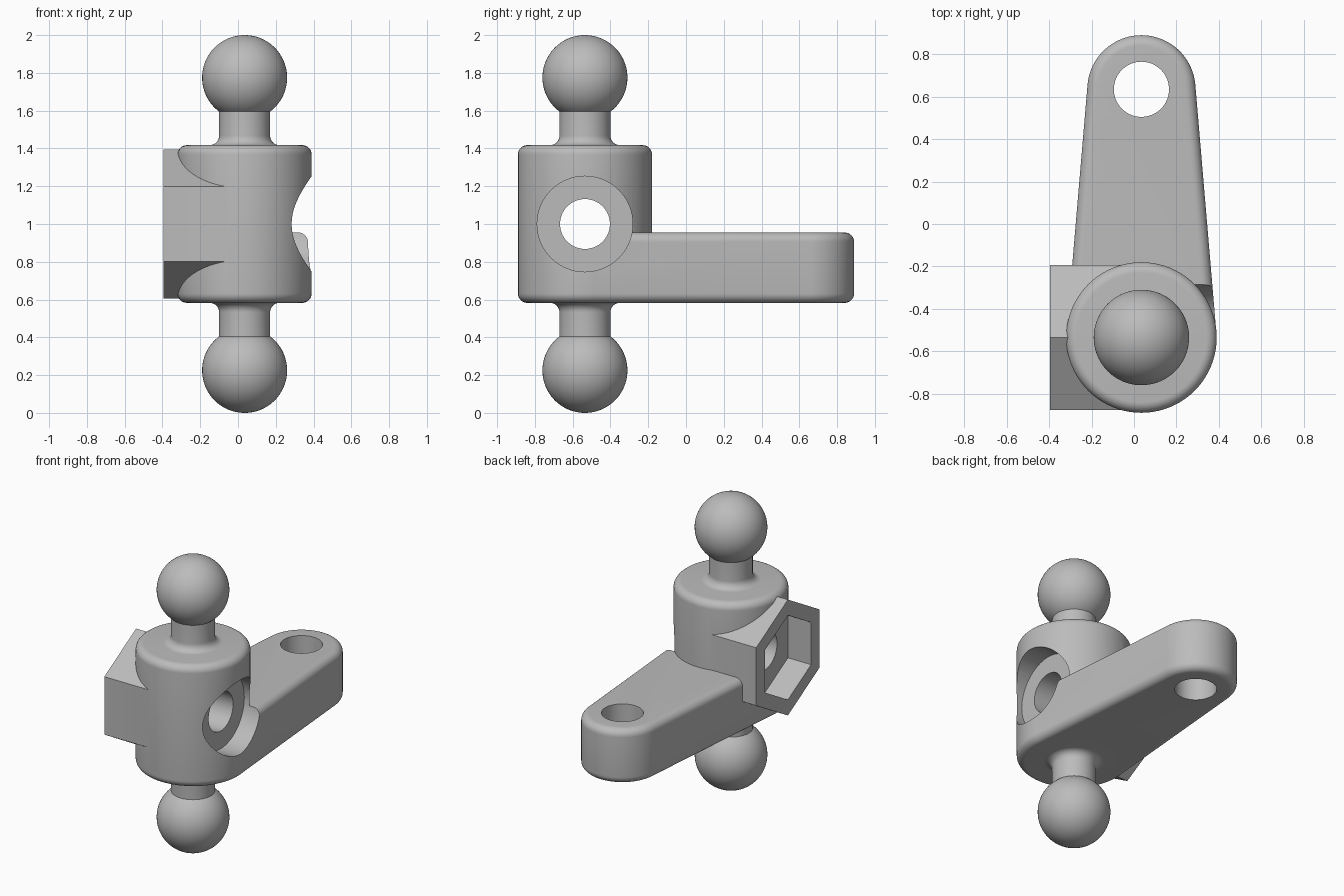
import bpy, bmesh
from math import sin, cos, pi, asin, sqrt
from mathutils import Vector

if "Cube" in bpy.data.objects:
    bpy.data.objects.remove(bpy.data.objects["Cube"], do_unlink=True)

AXIS = Vector((0.035, -0.535, 1.0))   # centre of the post
HALF, R_POST, ROUND = 0.4175, 0.355, 0.05
R_NECK, R_BALL, Z_BALL = 0.135, 0.225, 0.775
Y_END, R_END, ARM_TOP = 1.17, 0.255, -0.045

grey = bpy.data.materials.new("plain grey")
grey.use_nodes = True
grey.diffuse_color = (0.5, 0.5, 0.5, 1)
grey.node_tree.nodes["Principled BSDF"].inputs["Base Color"].default_value = (0.5, 0.5, 0.5, 1)


def arc(cx, cy, r, a0, a1, n):
    steps = [a0 + (a1 - a0) * i / n for i in range(n + 1)]
    return [(cx + r * cos(a), cy + r * sin(a)) for a in steps]


def loft(name, rings):
    """Skin a stack of closed rings; a one-point ring is a pole."""
    bm = bmesh.new()
    rows = [[bm.verts.new(p) for p in ring] for ring in rings]
    for a, b in zip(rows, rows[1:]):
        n = max(len(a), len(b))
        for i in range(n):
            j = (i + 1) % n
            quad = [a[i % len(a)], a[j % len(a)], b[j % len(b)], b[i % len(b)]]
            bm.faces.new(list(dict.fromkeys(quad)))
    for row in (rows[0], rows[-1]):
        if len(row) > 2:
            bm.faces.new(row)
    bmesh.ops.recalc_face_normals(bm, faces=bm.faces)
    mesh = bpy.data.meshes.new(name)
    bm.to_mesh(mesh)
    bm.free()
    mesh.materials.append(grey)
    obj = bpy.data.objects.new(name, mesh)
    obj.location = AXIS
    bpy.context.collection.objects.link(obj)
    return obj


def prism_x(name, sides, r, x0, x1):
    """Bar along x with a corner pointing up, x measured from the axis."""
    ring = arc(0, 0, r, pi / 2, pi / 2 + 2 * pi, sides)[:-1]
    return loft(name, [[(x, y, z) for y, z in ring] for x in (x0, x1)])


def combine(target, other, operation):
    mod = target.modifiers.new(other.name, 'BOOLEAN')
    mod.operation, mod.object, mod.solver = operation, other, 'EXACT'
    bpy.context.view_layer.objects.active = target
    bpy.ops.object.modifier_apply(modifier=mod.name)
    bpy.data.objects.remove(other, do_unlink=True)


# Turned post: upper half profile (radius, height), mirrored downward
join = asin(sqrt(R_BALL ** 2 - R_NECK ** 2) / R_BALL)
upper = arc(R_POST - ROUND, HALF - ROUND, ROUND, 0, pi / 2, 8)
upper += arc(R_NECK + ROUND, HALF + ROUND, ROUND, 1.5 * pi, pi, 8)
upper += arc(0, Z_BALL, R_BALL, -join, pi / 2, 36)[:-1]
profile = [(r, -z) for r, z in reversed(upper)] + upper
rings = [[(x, y, z) for x, y in arc(0, 0, r, 0, 2 * pi, 80)[:-1]] for r, z in profile]
tip = Z_BALL + R_BALL
post = loft("ball_post_with_arm", [[(0, 0, -tip)]] + rings + [[(0, 0, tip)]])

# Tapered arm: sides tangent to the post, round end, rounded rims
lean = asin((R_POST - R_END) / Y_END)


def arm_ring(inset, z):
    base = R_POST - 0.001 - inset
    pts = [(base * cos(lean), base * sin(lean))]
    pts += arc(0, Y_END, R_END - inset, lean, pi - lean, 40)
    pts.append((-pts[0][0], pts[0][1]))
    return [(x, y, z) for x, y in pts]


rim = arc(-ROUND, -ROUND, ROUND, 0, pi / 2, 8)
arm = loft("arm", [arm_ring(-u, -HALF - v) for u, v in reversed(rim)]
           + [arm_ring(-u, ARM_TOP + v) for u, v in rim])
combine(post, arm, 'UNION')

# Hexagonal nut housing on the side
combine(post, prism_x("nut_housing", 6, 0.395, -0.43, 0), 'UNION')

# Nut pocket, bolt head recess, bolt bore, arm hole
cutters = [prism_x("nut_pocket", 6, 0.288, -0.6, -0.255),
           prism_x("bolt_recess", 64, 0.253, 0.21, 0.6),
           prism_x("bolt_bore", 64, 0.132, -0.5, 0.5)]
hole = arc(0, Y_END, 0.13, 0, 2 * pi, 64)[:-1]
cutters.append(loft("arm_hole", [[(x, y, z) for x, y in hole] for z in (-0.6, 0.2)]))
for cutter in cutters:
    combine(post, cutter, 'DIFFERENCE')

bpy.ops.object.select_all(action='DESELECT')
post.select_set(True)
bpy.context.view_layer.objects.active = post
bpy.ops.object.shade_smooth_by_angle(angle=0.5)
